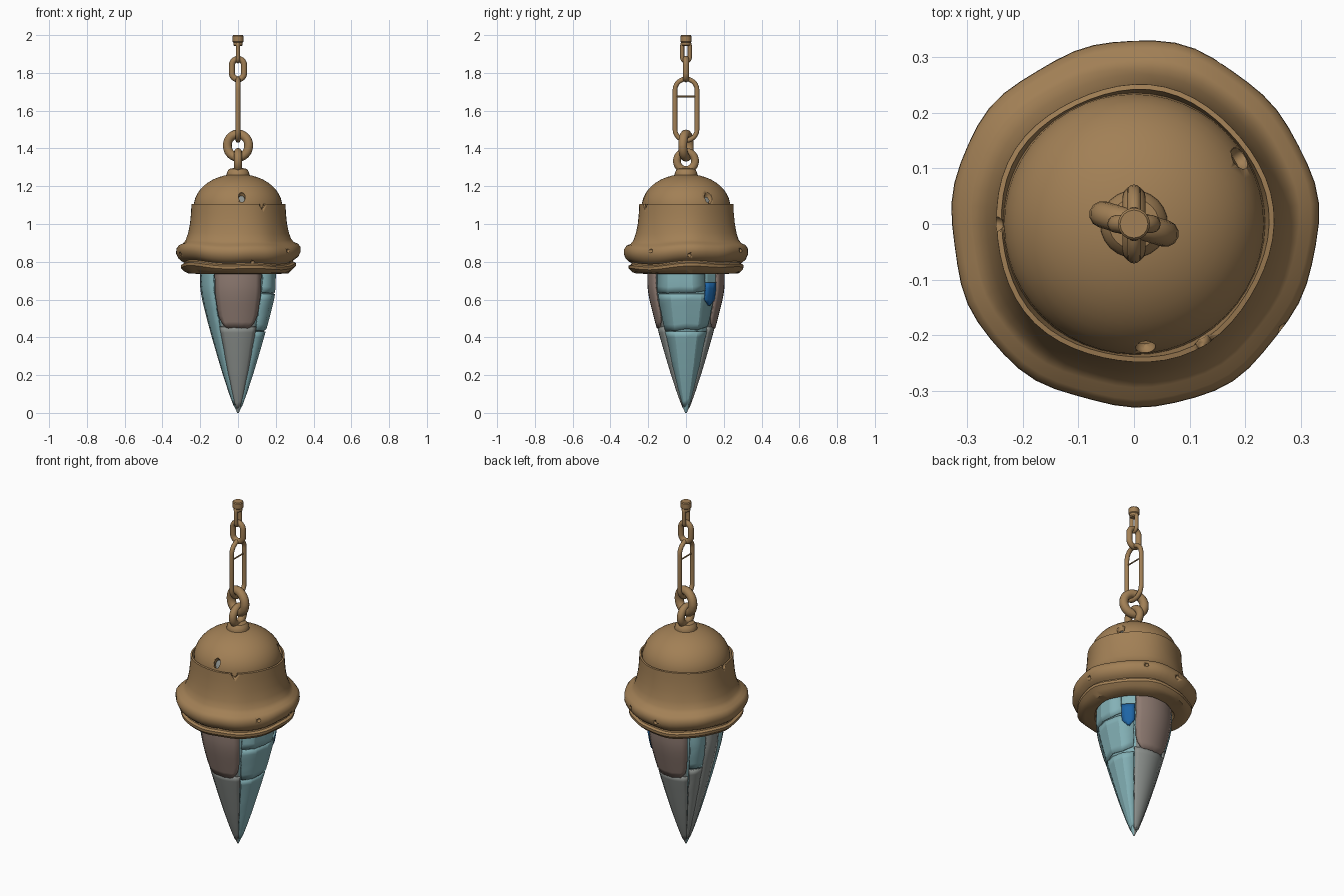
import bpy, bmesh, math, random
from mathutils import Vector

if "Cube" in bpy.data.objects:
    bpy.data.objects.remove(bpy.data.objects["Cube"])

random.seed(4)
R = math.radians


def material(name, rgb):
    m = bpy.data.materials.new(name)
    m.diffuse_color = (*rgb, 1)
    m.use_nodes = True
    m.node_tree.nodes["Principled BSDF"].inputs["Base Color"].default_value = m.diffuse_color
    return m


BRASS = material("aged brass", (0.36, 0.215, 0.092))
TEAL = material("pale teal crystal", (0.23, 0.44, 0.47))
GREY = material("grey stone", (0.27, 0.29, 0.275))
BROWN = material("brown stone", (0.27, 0.195, 0.165))
BLUE = material("deep blue crystal", (0.013, 0.13, 0.38))


def finish(name, bm, mats, angle=35, recalc=True):
    bmesh.ops.remove_doubles(bm, verts=bm.verts, dist=1e-5)
    if recalc:
        bmesh.ops.recalc_face_normals(bm, faces=bm.faces)
    me = bpy.data.meshes.new(name)
    bm.to_mesh(me)
    bm.free()
    for m in mats:
        me.materials.append(m)
    for p in me.polygons:
        p.use_smooth = True
    me.set_sharp_from_angle(angle=R(angle))
    ob = bpy.data.objects.new(name, me)
    bpy.context.collection.objects.link(ob)
    return ob


def grid_faces(bm, rows, wrap_u=True, wrap_v=False):
    n, m = len(rows), len(rows[0])
    for i in range(n if wrap_v else n - 1):
        for j in range(m if wrap_u else m - 1):
            a, b = rows[i], rows[(i + 1) % n]
            k = (j + 1) % m
            bm.faces.new((a[j], a[k], b[k], b[j]))


def lathe(name, profile, segs, mats, loop=False, wobble=None, angle=35):
    bm = bmesh.new()
    rows = []
    for r, z in profile:
        row = []
        for j in range(segs):
            a = 2 * math.pi * j / segs
            dr, dz = wobble(a, r, z) if wobble else (0, 0)
            row.append(bm.verts.new(((r + dr) * math.cos(a), (r + dr) * math.sin(a), z + dz)))
        rows.append(row)
    grid_faces(bm, rows, True, loop)
    if not loop:
        for row in (rows[0], rows[-1]):
            bm.faces.new(row)
    return finish(name, bm, mats, angle)


def link(name, z0, z1, half, rad, turn=0):
    """Stadium chain link: outer bounds z0..z1 and +-half, turned about z."""
    bm = bmesh.new()
    arc = half - rad
    straight = max(0, (z1 - z0) / 2 - half)
    zc = (z0 + z1) / 2
    d = Vector((math.cos(R(turn)), math.sin(R(turn)), 0))
    side = Vector((-d.y, d.x, 0))
    rows = []
    for s in (1, -1):
        for i in range(13):
            t = math.pi * i / 12 + (0 if s > 0 else math.pi)
            out = d * math.cos(t) + Vector((0, 0, math.sin(t)))
            c = out * arc + Vector((0, 0, zc + s * straight))
            rows.append([bm.verts.new(c + rad * (out * math.cos(k * math.pi / 6) + side * math.sin(k * math.pi / 6)))
                         for k in range(12)])
    grid_faces(bm, rows, True, True)
    return finish(name, bm, [BRASS], 60)


# ---------- crystal ----------
CONE = [(0, 0.004), (0.03, 0.02), (0.1, 0.046), (0.2, 0.079), (0.3, 0.109),
        (0.4, 0.138), (0.5, 0.165), (0.6, 0.19), (0.66, 0.2), (0.74, 0.201), (0.9, 0.195)]


def cone_r(z):
    for (za, ra), (zb, rb) in zip(CONE, CONE[1:]):
        if z <= zb:
            return ra + (rb - ra) * (z - za) / (zb - za)
    return CONE[-1][1]


core = lathe("crystal_core", [(max(0.003, r - 0.008 * min(1, z / 0.1)), z) for z, r in CONE],
             20, [TEAL, GREY], angle=12)
for p in core.data.polygons:
    if abs(p.normal.y) > abs(p.normal.x) * 1.25:
        p.material_index = 1


def panel(name, a0, a1, z0, z1, mat, segs=6, lift=0.0, round_low=0.0, jag=0.008, angle=35):
    """Thin curved plate lying on the cone between two bearings and heights."""
    bm = bmesh.new()
    n = max(4, int((z1 - z0) / 0.03))
    mid, hw = (a0 + a1) / 2, (a1 - a0) / 2
    lows = [random.uniform(-jag, jag) for _ in range(segs + 1)]
    rows = []
    for i in range(n + 1):
        t = i / n
        w = hw - round_low * max(0, 1 - t * 5) ** 2 + random.uniform(-1, 1) * jag * 90
        row = []
        for j in range(segs + 1):
            a = R(mid + w * (2 * j / segs - 1))
            z = z0 + (z1 - z0) * t + lows[j] * (1 - t)
            r = cone_r(z) + lift
            row.append(bm.verts.new((r * math.cos(a), r * math.sin(a), z)))
        rows.append(row)
    grid_faces(bm, rows, False)
    ob = finish(name, bm, [mat], angle, recalc=False)
    s = ob.modifiers.new("thickness", "SOLIDIFY")
    s.thickness = 0.009
    s.offset = -1
    return ob


for nm, c in (("front", 270), ("back", 90)):
    panel(nm + "_lower_panel", c - 39, c + 39, 0.03, 0.455, GREY, 8)
    panel(nm + "_upper_panel", c - 37, c + 37, 0.45, 0.80, BROWN, 8, 0.004, 12, 0.003)
# faceted teal pieces on the right, broken into plates
panel("right_lower_panel", -49, 49, 0.04, 0.43, TEAL, 4, 0, 0, 0.012, 15)
panel("right_upper_panel", -49, 49, 0.445, 0.63, TEAL, 4, 0.001, 0, 0.012, 15)
panel("right_top_panel", -49, 30, 0.64, 0.80, TEAL, 4, 0.002, 0, 0.008, 15)
panel("blue_shard", 31, 51, 0.57, 0.69, BLUE, 3, 0.005, 9, 0.004)
# left side: grey slab between teal strips
panel("left_front_panel", 186, 229, 0.04, 0.80, TEAL, 3, 0, 0, 0.008, 15)
panel("left_grey_panel", 157, 184, 0.04, 0.80, GREY, 2, 0.001, 0, 0.008, 15)
panel("left_back_lower_panel", 131, 156, 0.04, 0.50, GREY, 2, 0, 0, 0.008, 15)
panel("left_back_upper_panel", 131, 156, 0.51, 0.80, TEAL, 2, 0, 0, 0.008, 15)

# ---------- brass cap ----------
dome_out = [(0.235 * math.sin(R(t)), 1.085 + 0.18 * math.cos(R(t)) ** 0.95) for t in range(2, 90, 8)]
dome_in = [(r * 0.93, z - 0.013) for r, z in reversed(dome_out)]
dome = lathe("dome", dome_out + [(0.236, 1.05), (0.218, 1.05)] + dome_in, 48, [BRASS])
lathe("inner_lining", [(0.20 * math.sin(R(t)), 1.06 + 0.165 * math.cos(R(t))) for t in range(2, 100, 8)],
      32, [GREY])


def dent(a, r, z):
    low = min(1, max(0, (1.0 - z) / 0.15))
    dr = 0.003 * math.sin(5 * a + 1) + 0.002 * math.sin(11 * a) * low
    dz = low * (0.008 * math.sin(a * 2 + 0.6) + 0.005 * math.cos(a * 5))
    return dr, dz if z > 0.745 else 0


bell = lathe("bell_skirt", [(0.240, 1.107), (0.249, 1.105), (0.251, 1.06), (0.257, 1.0), (0.267, 0.95),
                            (0.279, 0.915), (0.294, 0.897), (0.315, 0.888), (0.328, 0.87), (0.329, 0.845),
                            (0.318, 0.82), (0.301, 0.805), (0.288, 0.797), (0.290, 0.79), (0.304, 0.783),
                            (0.303, 0.768), (0.285, 0.75), (0.262, 0.738), (0.21, 0.736), (0.195, 0.76),
                            (0.215, 0.85), (0.228, 0.98), (0.232, 1.06)],
             56, [BRASS], True, dent, 40)


def hole(target, pos, size):
    bm = bmesh.new()
    bmesh.ops.create_icosphere(bm, subdivisions=2, radius=1)
    for v in bm.verts:
        v.co = Vector((v.co.x * size[0], v.co.y * size[0], v.co.z * size[1])) + Vector(pos)
    cutter = finish("hole_cutter", bm, [BRASS])
    cutter.hide_render = True
    cutter.hide_viewport = True
    mod = target.modifiers.new("hole", "BOOLEAN")
    mod.operation = "DIFFERENCE"
    mod.solver = "EXACT"
    mod.object = cutter


# worn holes in dome and rim
hole(dome, (0.02, -0.215, 1.135), (0.02, 0.034))
hole(dome, (0.19, 0.118, 1.14), (0.022, 0.036))
hole(bell, (0.125, -0.212, 1.10), (0.015, 0.018))
hole(bell, (-0.247, 0.0, 1.10), (0.014, 0.018))
for az, z in ((-35, 0.858), (3, 0.835), (62, 0.86), (95, 0.835), (200, 0.84), (285, 0.80)):
    r = 0.325 if z > 0.81 else 0.295
    hole(bell, (r * math.cos(R(az)), r * math.sin(R(az)), z), (0.011, 0.011))

# ---------- chain ----------
lathe("collar", [(0.062, 1.245), (0.06, 1.265), (0.056, 1.28), (0.045, 1.292), (0.02, 1.297)], 24, [BRASS])
link("cap_ring", 1.265, 1.402, 0.069, 0.021, 90)
link("twisted_link", 1.33, 1.50, 0.083, 0.024, -17)
link("long_link", 1.43, 1.78, 0.071, 0.0125, 90)
link("upper_link", 1.75, 1.89, 0.048, 0.016, 0)
link("top_link", 1.85, 1.975, 0.031, 0.011, 90)
lathe("chain_end", [(0.018, 1.942), (0.025, 1.948), (0.025, 1.962), (0.029, 1.966), (0.029, 1.995),
                    (0.025, 2.0)], 16, [BRASS])
bm = bmesh.new()
bmesh.ops.create_cone(bm, cap_ends=True, segments=8, radius1=0.004, radius2=0.004, depth=0.125)
for v in bm.verts:
    v.co = Vector((v.co.x, v.co.z, 1.675 + v.co.y))
finish("link_crossbar", bm, [BRASS])
